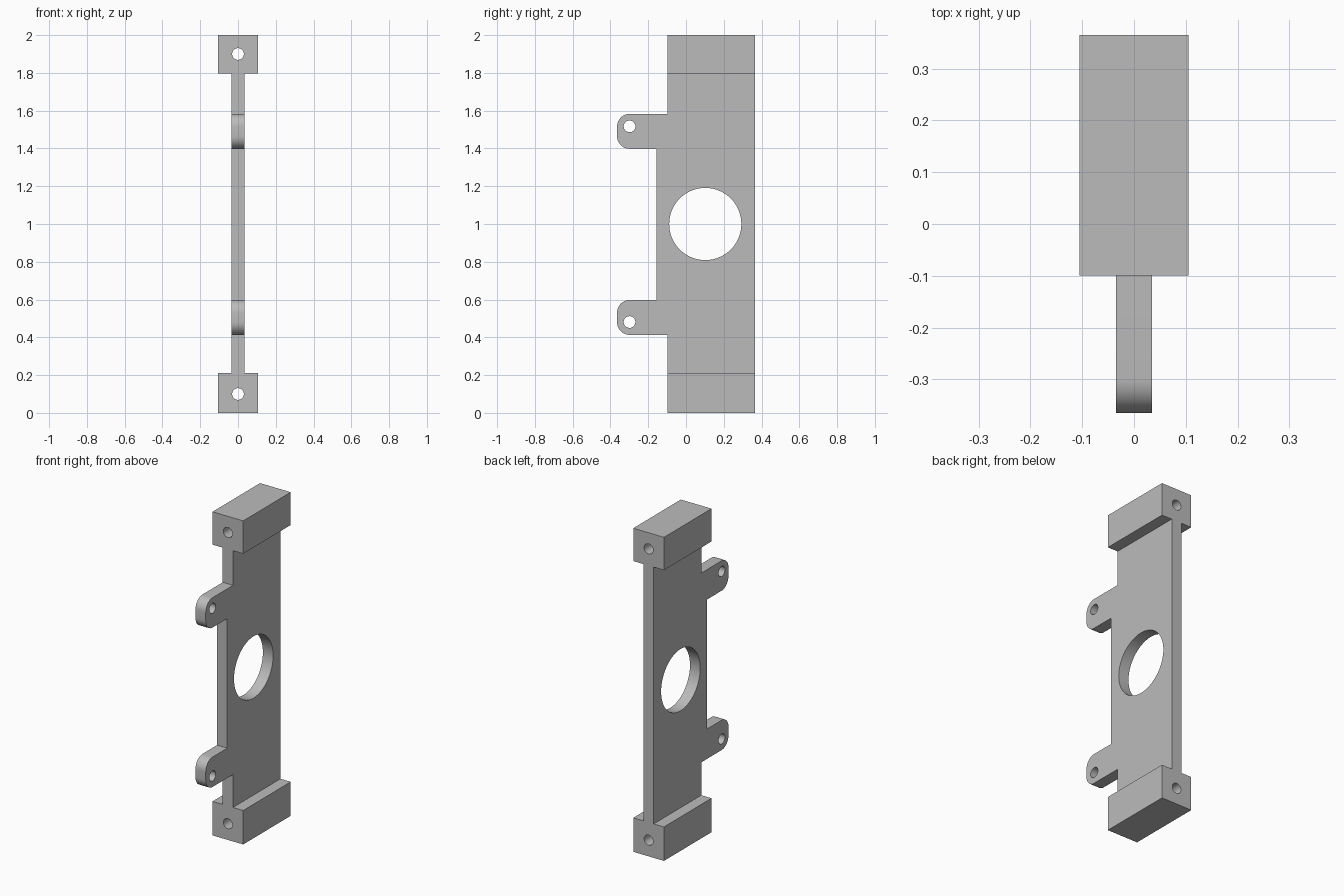
import bpy
import bmesh
from math import cos, sin, pi, radians
from mathutils import Matrix, Vector

default_cube = bpy.data.objects.get("Cube")
if default_cube:
    bpy.data.objects.remove(default_cube, do_unlink=True)

grey = bpy.data.materials.new("plain grey")
grey.use_nodes = True
colour = (0.5, 0.5, 0.5, 1.0)
grey.diffuse_color = colour
grey.node_tree.nodes["Principled BSDF"].inputs["Base Color"].default_value = colour

BACK, FRONT, STEP, TIP = 0.365, -0.099, -0.155, -0.365
HALF_PLATE, HALF_BLOCK = 0.035, 0.105
LOW, HIGH = 0.21, 1.797          # inner faces of the end blocks
CORNER = 0.067                   # lug corner radius


def to_object(name, bm):
    bmesh.ops.recalc_face_normals(bm, faces=bm.faces)
    mesh = bpy.data.meshes.new(name)
    bm.to_mesh(mesh)
    bm.free()
    mesh.materials.append(grey)
    obj = bpy.data.objects.new(name, mesh)
    bpy.context.collection.objects.link(obj)
    return obj


def extrude_profile(name, points, half):
    """Extrude a (y, z) outline symmetrically along x."""
    bm = bmesh.new()
    face = bm.faces.new([bm.verts.new((-half, y, z)) for y, z in points])
    new = bmesh.ops.extrude_face_region(bm, geom=[face])["geom"]
    verts = [v for v in new if isinstance(v, bmesh.types.BMVert)]
    bmesh.ops.translate(bm, verts=verts, vec=(2 * half, 0, 0))
    return to_object(name, bm)


def drill(obj, centre, radius, axis, segments=32):
    """Cut a round through hole along the given axis."""
    bm = bmesh.new()
    turn = Vector((0, 0, 1)).rotation_difference(Vector(axis)).to_matrix().to_4x4()
    bmesh.ops.create_cone(bm, cap_ends=True, segments=segments, radius1=radius,
                          radius2=radius, depth=1.5,
                          matrix=Matrix.Translation(centre) @ turn)
    cutter = to_object("hole_cutter", bm)
    cutter.hide_render = True
    mod = obj.modifiers.new("hole", "BOOLEAN")
    mod.operation, mod.solver, mod.object = "DIFFERENCE", "EXACT", cutter
    bpy.context.view_layer.objects.active = obj
    bpy.ops.object.modifier_apply(modifier=mod.name)
    bpy.data.objects.remove(cutter, do_unlink=True)


def arc(cy, cz, start):
    """Quarter circle, running clockwise from the start angle."""
    return [(cy + CORNER * cos(start - pi / 2 * i / 10),
             cz + CORNER * sin(start - pi / 2 * i / 10)) for i in range(11)]


def lug(bottom, top, y_bottom, y_top):
    """Outline of a rounded mounting lug, from its bottom root to its top root."""
    cy = TIP + CORNER
    return ([(y_bottom, bottom)] + arc(cy, bottom + CORNER, 3 * pi / 2)
            + arc(cy, top - CORNER, pi) + [(y_top, top)])


# Web plate with two mounting lugs
outline = ([(BACK, LOW), (FRONT, LOW)]
           + lug(0.413, 0.598, FRONT, STEP)
           + lug(1.398, 1.583, STEP, FRONT)
           + [(FRONT, HIGH), (BACK, HIGH)])
plate = extrude_profile("web_plate", outline, HALF_PLATE)
drill(plate, (0, 0.102, 1.0), 0.191, (1, 0, 0), 64)
for z in (0.481, 1.517):
    drill(plate, (0, -0.299, z), 0.031, (1, 0, 0))

# End blocks, each bored from front to back
parts = [plate]
for name, z0, z1, hole in (("bottom_block", 0, LOW, 0.1), ("top_block", HIGH, 2, 1.9)):
    block = extrude_profile(name, [(FRONT, z0), (BACK, z0), (BACK, z1), (FRONT, z1)],
                            HALF_BLOCK)
    drill(block, (0, 0.13, hole), 0.031, (0, 1, 0))
    parts.append(block)

# Smooth the rounded surfaces, keep the edges crisp
bpy.ops.object.select_all(action="DESELECT")
for part in parts:
    part.select_set(True)
bpy.context.view_layer.objects.active = plate
bpy.ops.object.shade_smooth_by_angle(angle=radians(30))
